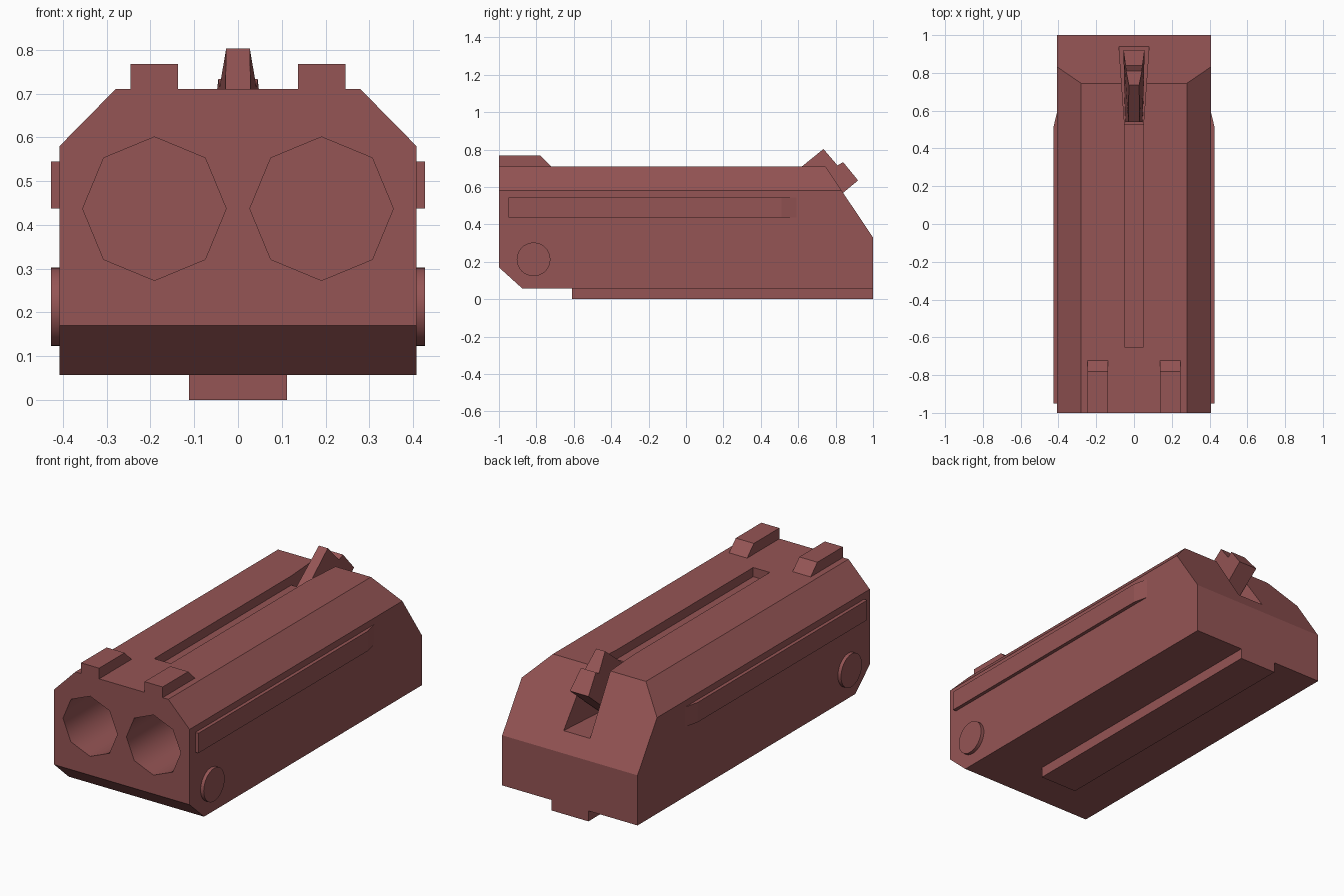
import bpy, bmesh, math
from mathutils import Vector, Matrix

if "Cube" in bpy.data.objects:
    bpy.data.objects.remove(bpy.data.objects["Cube"])

mat = bpy.data.materials.new("dull_red")
mat.diffuse_color = (0.3, 0.09, 0.09, 1)
mat.use_nodes = True
mat.node_tree.nodes["Principled BSDF"].inputs["Base Color"].default_value = mat.diffuse_color


def finish(name, bm):
    bmesh.ops.recalc_face_normals(bm, faces=bm.faces)
    me = bpy.data.meshes.new(name)
    bm.to_mesh(me)
    bm.free()
    me.materials.append(mat)
    ob = bpy.data.objects.new(name, me)
    bpy.context.collection.objects.link(ob)
    return ob


def loft(name, a, b):
    """Closed solid between two matching outlines."""
    bm = bmesh.new()
    va = [bm.verts.new(p) for p in a]
    vb = [bm.verts.new(p) for p in b]
    bm.faces.new(va)
    bm.faces.new(vb[::-1])
    for i in range(len(a)):
        j = (i + 1) % len(a)
        bm.faces.new((va[j], va[i], vb[i], vb[j]))
    return finish(name, bm)


def side_profile(name, pts, x0, x1):
    return loft(name, [(x0, y, z) for y, z in pts], [(x1, y, z) for y, z in pts])


def plan_profile(name, pts, z0, z1):
    return loft(name, [(x, y, z0) for x, y in pts], [(x, y, z1) for x, y in pts])


def cylinder(name, sides, r, depth, centre, axis):
    bm = bmesh.new()
    rot = Matrix.Rotation(math.pi / 2, 4, axis)
    bmesh.ops.create_cone(bm, cap_ends=True, segments=sides, radius1=r, radius2=r,
                          depth=depth, matrix=Matrix.Translation(centre) @ rot)
    for f in bm.faces:
        f.smooth = len(f.verts) == 4
    for e in bm.edges:
        if any(len(f.verts) > 4 for f in e.link_faces):
            e.smooth = False
    return finish(name, bm)


# main body: side outline with chamfered top edges
body = side_profile("body", [(-1, .17), (-.875, .057), (1, .057), (1, .33),
                             (.745, .71), (-1, .71)], -.408, .408)
bm = bmesh.new()
bm.from_mesh(body.data)
for s in (-1, 1):
    cut = bmesh.ops.bisect_plane(bm, geom=bm.verts[:] + bm.edges[:] + bm.faces[:],
                                 plane_co=(s * .408, 0, .58),
                                 plane_no=(s * .13, 0, .128), clear_outer=True)
    edges = [e for e in cut["geom_cut"] if isinstance(e, bmesh.types.BMEdge)]
    bmesh.ops.contextual_create(bm, geom=edges)
bmesh.ops.recalc_face_normals(bm, faces=bm.faces)
bm.to_mesh(body.data)
bm.free()

# cutters: two octagonal bores, sighting groove, rear pocket
cutters = [cylinder("bore_cutter", 8, .164, 1.4, (s * .191, -1, .437), 'X') for s in (-1, 1)]
cutters.append(plan_profile("groove_cutter", [(-.05, -.65), (.05, -.65), (.05, .54), (-.05, .54)], .66, .8))
cutters.append(plan_profile("pocket_cutter", [(-.05, .53), (.05, .53), (.081, .96), (-.081, .96)], .42, .85))
for c in cutters:
    m = body.modifiers.new("cut", 'BOOLEAN')
    m.operation = 'DIFFERENCE'
    m.solver = 'EXACT'
    m.object = c
    c.hide_render = True
    c.hide_set(True)

# rear hammer, widening toward the back (y, z, half width)
hammer = [(.54, .42, .045), (.54, .645, .03), (.735, .803, .027), (.81, .715, .042),
          (.84, .733, .045), (.92, .635, .056), (.66, .42, .05)]
loft("hammer", [(-w, y, z) for y, z, w in hammer], [(w, y, z) for y, z, w in hammer])

# under rail
side_profile("under_rail", [(-.61, 0), (1, 0), (1, .06), (-.61, .06)], -.112, .112)

for s, side in ((-1, "left"), (1, "right")):
    # front sight blocks
    side_profile(side + "_sight", [(-1, .705), (-1, .768), (-.78, .768), (-.72, .708), (-.72, .705)],
                 s * .137, s * .246)
    # side strips fading into the body at the back
    plan_profile(side + "_strip", [(s * .4, -.95), (s * .427, -.95), (s * .427, .51),
                                   (s * .408, .59), (s * .4, .59)], .437, .545)
    # round pivot caps
    cylinder(side + "_pivot_cap", 32, .09, .04, (s * .407, -.815, .213), 'Y')
